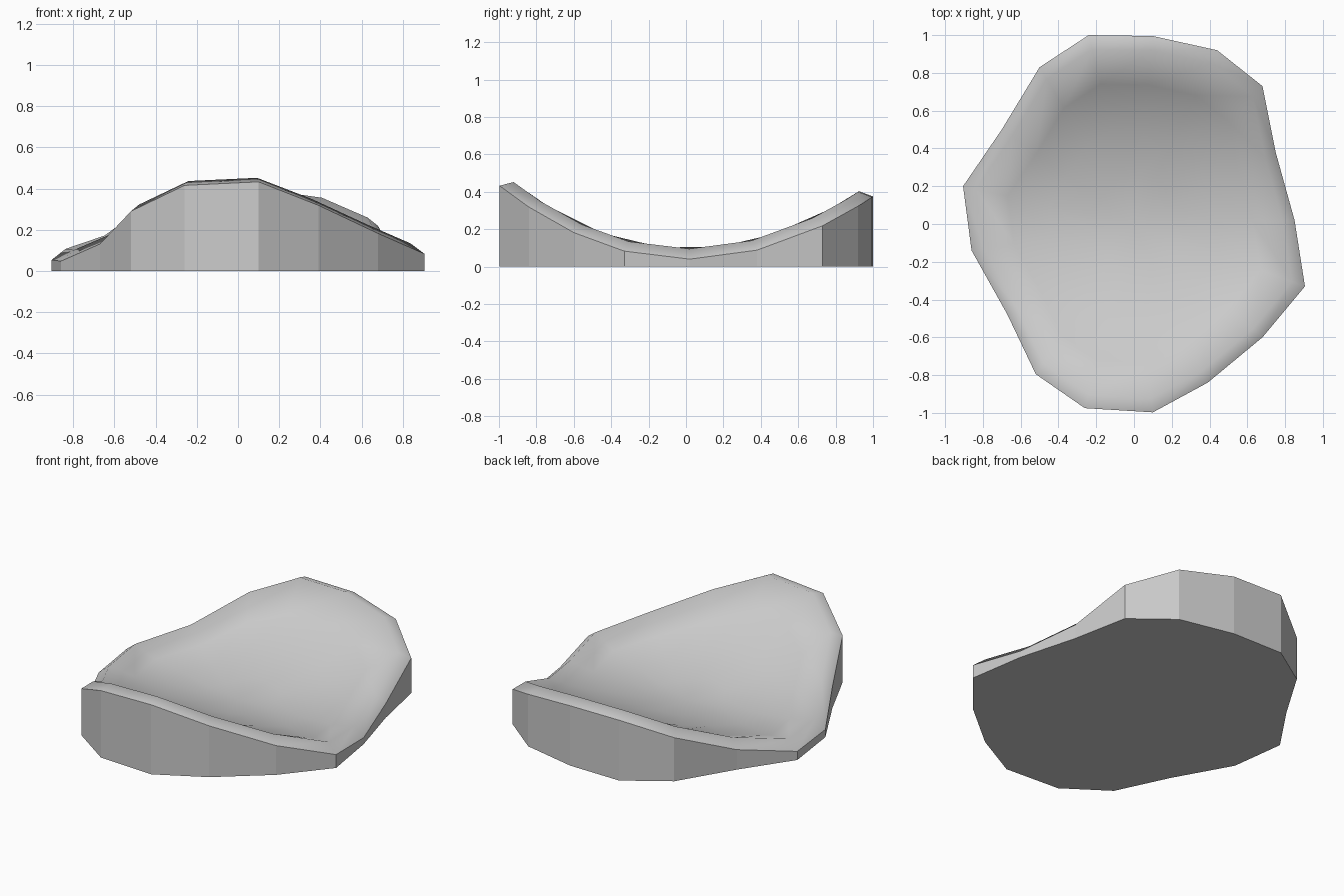
import bpy, bmesh

if "Cube" in bpy.data.objects:
    bpy.data.objects.remove(bpy.data.objects["Cube"])

# Irregular outline seen from above
outline = [(-.24, 1), (.1, .995), (.44, .92), (.68, .73), (.75, .38), (.85, .02),
           (.905, -.33), (.68, -.60), (.39, -.84), (.10, -.997), (-.26, -.975),
           (-.52, -.795), (-.67, -.48), (-.86, -.14), (-.905, .20), (-.70, .50), (-.50, .83)]
outline.reverse()  # counter-clockwise


def rise(y):
    # saddle curve, a little steeper at the front
    return (.395 if y < 0 else .335) * y * y


bm = bmesh.new()


def ring(scale, height):
    return [bm.verts.new((x * scale, y * scale, height(x, y))) for x, y in outline]


def inner(scale, dip):
    return ring(scale, lambda x, y: .095 - dip +
                (.42 if y < 0 else .36) * (y * scale) ** 2)


def bridge(a, b, smooth):
    n = len(a)
    for i in range(n):
        f = bm.faces.new((a[i], a[(i + 1) % n], b[(i + 1) % n], b[i]))
        f.smooth = smooth


# Flat base and vertical walls
base = ring(1, lambda x, y: 0)
edge = ring(1, lambda x, y: .04 + rise(y))
bm.faces.new(base[::-1])
bridge(base, edge, False)

# Rounded rim and hollow saddle top
prev = edge
for scale, dip in ((.925, 0), (.74, .03), (.5, .035), (.25, .04)):
    r = inner(scale, dip)
    bridge(prev, r, True)
    prev = r
centre = bm.verts.new((0, 0, .055))
for i in range(len(prev)):
    bm.faces.new((prev[i], prev[(i + 1) % len(prev)], centre)).smooth = True
bmesh.ops.recalc_face_normals(bm, faces=bm.faces)

mesh = bpy.data.meshes.new("curved_slab")
bm.to_mesh(mesh)
bm.free()
bpy.context.collection.objects.link(bpy.data.objects.new("curved_slab", mesh))
